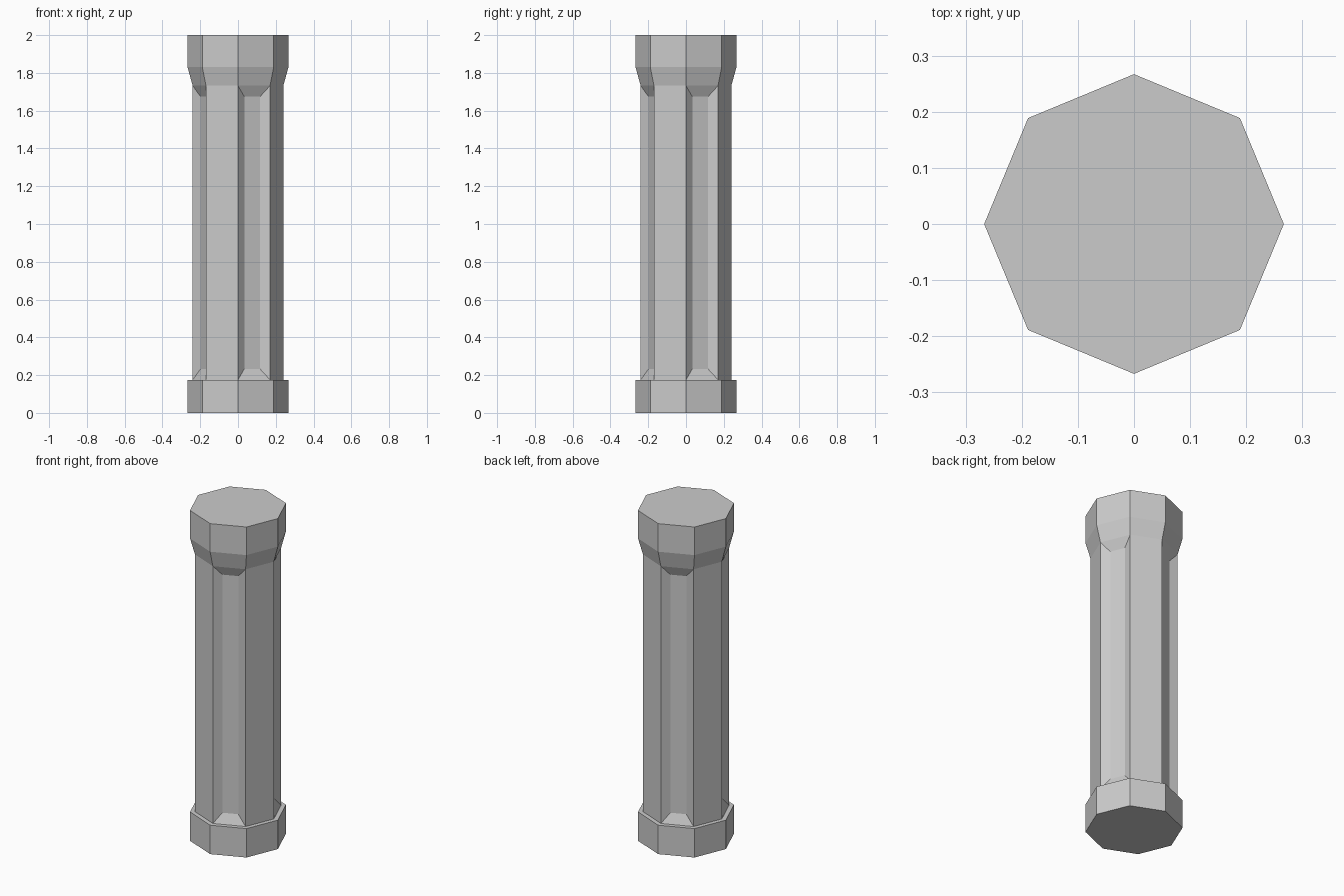
import bpy, bmesh
from math import cos, sin, tau

if "Cube" in bpy.data.objects:
    bpy.data.objects.remove(bpy.data.objects["Cube"])

SIDES = 8
# (radius, height) from the floor up: base, ledge, shaft, flared capital
PROFILE = [(0.267, 0.0), (0.267, 0.175), (0.24, 0.175),
           (0.24, 1.732), (0.267, 1.83), (0.267, 2.0)]
SHAFT = 2          # profile segment that carries the grooves

bm = bmesh.new()
rings = [[bm.verts.new((r * cos(tau * i / SIDES), r * sin(tau * i / SIDES), z))
          for i in range(SIDES)] for r, z in PROFILE]

# Octagonal column surface
grooved = []
for k, (low, high) in enumerate(zip(rings, rings[1:])):
    for i in range(SIDES):
        j = (i + 1) % SIDES
        face = bm.faces.new((low[i], low[j], high[j], high[i]))
        if k == SHAFT and i % 2 == 0:
            grooved.append(face)
bm.faces.new(rings[0][::-1])
bm.faces.new(rings[-1])
bm.normal_update()

# Sunken panels with sloped ends on every other shaft side
bmesh.ops.inset_individual(bm, faces=grooved, thickness=0.047, depth=0,
                           use_even_offset=True)
for face in grooved:
    n = face.normal.copy()
    for v in face.verts:
        v.co -= n * 0.026
        v.co.z += 0.011 if v.co.z < 1 else -0.011

bm.normal_update()
mesh = bpy.data.meshes.new("fluted_column")
bm.to_mesh(mesh)
bm.free()
bpy.context.collection.objects.link(bpy.data.objects.new("fluted_column", mesh))
